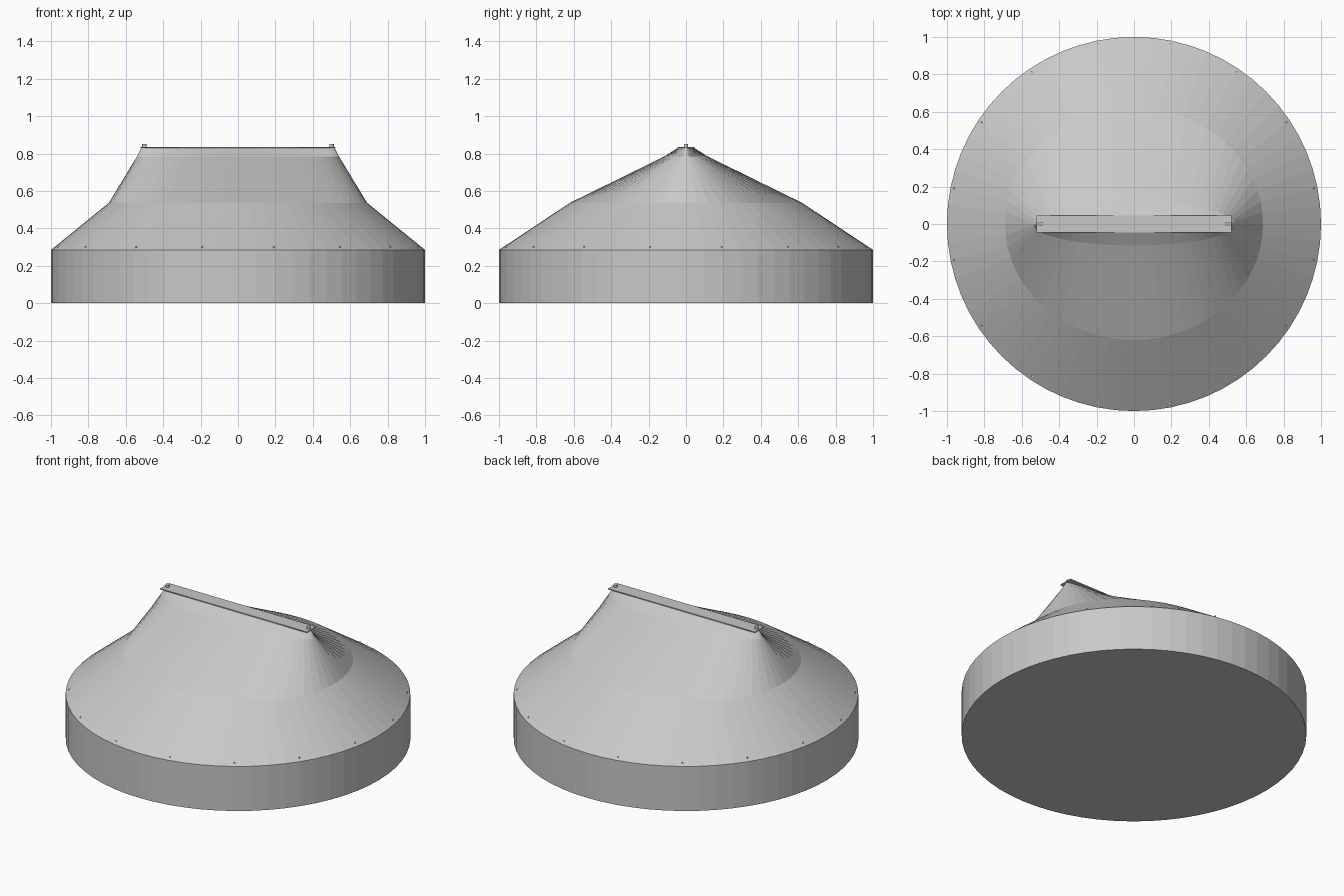
import bpy, bmesh, math

cube = bpy.data.objects.get("Cube")
if cube:
    bpy.data.objects.remove(cube)

SIDES = 64

grey = bpy.data.materials.new("plain grey")
grey.use_nodes = True
colour = (0.58, 0.58, 0.58, 1)
grey.diffuse_color = colour
grey.node_tree.nodes["Principled BSDF"].inputs["Base Color"].default_value = colour


def finish(name, bm):
    bmesh.ops.recalc_face_normals(bm, faces=bm.faces)
    mesh = bpy.data.meshes.new(name)
    bm.to_mesh(mesh)
    bm.free()
    mesh.materials.append(grey)
    obj = bpy.data.objects.new(name, mesh)
    bpy.context.collection.objects.link(obj)
    return obj


def loft(name, sections, sides=SIDES, centre=(0, 0)):
    """Join stacked ellipses given as (x radius, y radius, height)."""
    bm = bmesh.new()
    rings = []
    for rx, ry, z in sections:
        angles = [math.tau * i / sides for i in range(sides)]
        rings.append([bm.verts.new((centre[0] + rx * math.cos(a),
                                    centre[1] + ry * math.sin(a), z)) for a in angles])
    for low, high in zip(rings, rings[1:]):
        for i in range(sides):
            j = (i + 1) % sides
            bm.faces.new((low[i], low[j], high[j], high[i]))
    bm.faces.new(rings[0])
    bm.faces.new(rings[-1])
    return finish(name, bm)


# Round drum and the hood that narrows to a ridge
loft("base_drum", [(1, 1, 0), (1, 1, 0.285)])
loft("tapered_hood", [(1, 1, 0.285), (0.69, 0.62, 0.537),
                      (0.54, 0.115, 0.785), (0.515, 0.04, 0.833)])

# Thin rectangular plate on the ridge
bm = bmesh.new()
bmesh.ops.create_cube(bm, size=1)
bmesh.ops.scale(bm, vec=(1.04, 0.09, 0.006), verts=bm.verts)
bmesh.ops.translate(bm, vec=(0, 0, 0.833), verts=bm.verts)
finish("ridge_plate", bm)

# Locating pins at the ends of the plate
for side, x in (("left", 0.5), ("right", -0.5)):
    loft("pin_" + side, [(0.012, 0.012, 0.83), (0.012, 0.012, 0.85)], 16, (x, 0))

# Tiny studs around the rim
for i in range(16):
    a = math.tau * (i + 0.5) / 16
    loft(f"rim_stud_{i + 1}", [(0.004, 0.004, 0.285), (0.004, 0.004, 0.303)], 8,
         (0.98 * math.cos(a), 0.98 * math.sin(a)))
